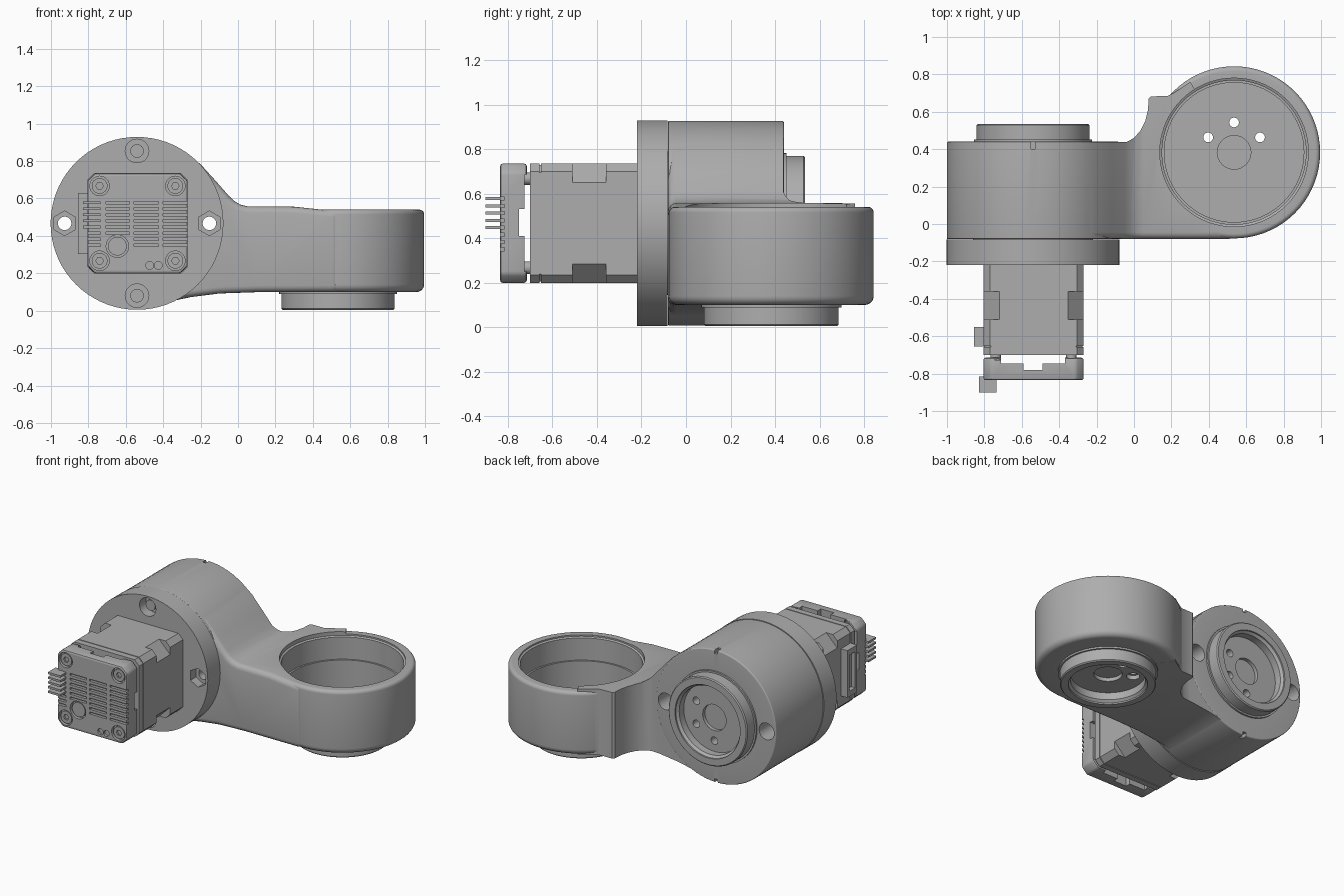
import bpy, bmesh, math
from mathutils import Matrix, Vector

cube = bpy.data.objects.get("Cube")
if cube:
    bpy.data.objects.remove(cube, do_unlink=True)

grey = bpy.data.materials.new("plain_grey")
grey.use_nodes = True
COLOUR = (0.42, 0.42, 0.42, 1)
grey.diffuse_color = COLOUR
grey.node_tree.nodes["Principled BSDF"].inputs["Base Color"].default_value = COLOUR

MX, MZ = -0.54, 0.467          # motor axis
CX, CY = 0.535, 0.383          # cup axis
ALONG_Y = Matrix.Rotation(-math.pi / 2, 4, 'X')


def finish(bm, name):
    bmesh.ops.recalc_face_normals(bm, faces=bm.faces)
    mesh = bpy.data.meshes.new(name)
    bm.to_mesh(mesh)
    bm.free()
    mesh.materials.append(grey)
    obj = bpy.data.objects.new(name, mesh)
    bpy.context.scene.collection.objects.link(obj)
    return obj


def lathe(name, profile, matrix, steps=72):
    """Revolve (radius, height) points about the local z axis."""
    bm = bmesh.new()
    verts = [bm.verts.new((r, 0, h)) for r, h in profile]
    edges = [bm.edges.new(pair) for pair in zip(verts, verts[1:])]
    bmesh.ops.spin(bm, geom=verts + edges, cent=(0, 0, 0), axis=(0, 0, 1),
                   angle=2 * math.pi, steps=steps, use_merge=True)
    bmesh.ops.remove_doubles(bm, verts=bm.verts, dist=1e-5)
    bm.transform(matrix)
    return finish(bm, name)


def rod(name, r, a, b, matrix, steps=32):
    return lathe(name, [(0, a), (r, a), (r, b), (0, b)], matrix, steps)


def y_rod(name, x, z, r, a, b, steps=32):
    return rod(name, r, a, b, Matrix.Translation((x, 0, z)) @ ALONG_Y, steps)


def prism(name, points, a, b, along):
    """Extrude a flat outline along y or z."""
    place = (lambda p, t: (p[0], t, p[1])) if along == 'Y' else (lambda p, t: (p[0], p[1], t))
    bm = bmesh.new()
    face = bm.faces.new([bm.verts.new(place(p, a)) for p in points])
    new = bmesh.ops.extrude_face_region(bm, geom=[face])["geom"]
    move = Vector(place((0, 0), b - a))
    bmesh.ops.translate(bm, verts=[v for v in new if isinstance(v, bmesh.types.BMVert)], vec=move)
    return finish(bm, name)


def box(name, x0, x1, y0, y1, z0, z1):
    return prism(name, [(x0, y0), (x1, y0), (x1, y1), (x0, y1)], z0, z1, 'Z')


def bake(obj):
    graph = bpy.context.evaluated_depsgraph_get()
    mesh = bpy.data.meshes.new_from_object(obj.evaluated_get(graph))
    obj.modifiers.clear()
    obj.data = mesh


def boolean(obj, other, operation='DIFFERENCE'):
    mod = obj.modifiers.new("boolean", 'BOOLEAN')
    mod.operation, mod.solver, mod.object = operation, 'EXACT', other
    bake(obj)
    bpy.data.objects.remove(other, do_unlink=True)


def bevel(obj, width, segments):
    mod = obj.modifiers.new("bevel", 'BEVEL')
    mod.width, mod.segments = width, segments
    mod.limit_method, mod.angle_limit = 'ANGLE', math.radians(40)
    bake(obj)


def chamfered_square(half, cut):
    s = half - cut
    pts = [(s, -half), (half, -s), (half, s), (s, half), (-s, half), (-half, s), (-half, -s), (-s, -half)]
    return [(MX + 0.003 + x, MZ + z) for x, z in pts]


def joint_shell(name, matrix, depth, r0, r1):
    """Outer drum with rounded rims and a round boss on the far end."""
    R, arc = 0.46, [math.radians(a) for a in range(0, 91, 15)]
    profile = [(0, 0)] + [(R - r0 + r0 * math.sin(a), r0 - r0 * math.cos(a)) for a in arc]
    profile += [(R - r1 + r1 * math.cos(a), depth - r1 + r1 * math.sin(a)) for a in arc]
    profile += [(0.315, depth), (0.315, depth + 0.012), (0.303, depth + 0.012),
                (0.303, depth + 0.088), (0.296, depth + 0.095), (0, depth + 0.095)]
    return lathe(name, profile, matrix)


def joint_cuts(obj, matrix, depth, bore, hole):
    """Open bore, boss recess, hub pockets and ring of holes."""
    cuts = [lathe("bore", [(0, -0.1), (bore + 0.012, -0.1), (bore + 0.012, 0.01), (bore, 0.016), (bore, 0.17),
                           (bore - 0.012, 0.17), (bore - 0.012, depth - 0.04), (0, depth - 0.04)], matrix),
            lathe("recess", [(0, depth + 0.2), (0.25, depth + 0.2), (0.25, depth + 0.085), (0.235, depth + 0.07),
                             (0.235, depth + 0.02), (0, depth + 0.02)], matrix),
            rod("hub_low", 0.09, depth - 0.1, depth - 0.015, matrix),
            rod("hub_high", 0.09, depth - 0.005, depth + 0.1, matrix)]
    for k in range(6):
        turn = Matrix.Rotation(math.radians(90 + 60 * k), 4, 'Z') @ Matrix.Translation((0.16, 0, 0))
        cuts.append(lathe("hole", [(0, depth - 0.1), (0.026, depth - 0.1), (0.026, depth - 0.01),
                                   (hole, depth - 0.01), (hole, depth + 0.1), (0, depth + 0.1)], matrix @ turn, 20))
    for cut in cuts:
        boolean(obj, cut)


# Arm linking the two joints: side outline crossed with plan outline
side = [(-0.54, 0.9), (-0.36, 0.888), (-0.28, 0.845), (-0.2, 0.783), (-0.12, 0.695), (-0.05, 0.615),
        (-0.02, 0.587), (0.01, 0.568), (0.05, 0.558), (0.3, 0.556), (0.45, 0.54), (0.54, 0.535), (0.54, 0.1),
        (0.1, 0.099), (-0.1, 0.092), (-0.25, 0.073), (-0.36, 0.05), (-0.54, 0.03)]
plan = [(-0.54, -0.2), (0.53, -0.2), (0.53, 0.4), (0.3, 0.76), (0.21, 0.7), (0.18, 0.685), (0.09, 0.682),
        (0.078, 0.67), (0.075, 0.61), (0.06, 0.55), (0.035, 0.5), (0, 0.46), (-0.04, 0.438), (-0.54, 0.438)]
body = prism("joint_body", side, -0.08, 0.9, 'Y')
bevel(body, 0.035, 4)
boolean(body, prism("plan", plan, -0.2, 1.2, 'Z'), 'INTERSECT')

# Motor drum and open cup
motor_frame = Matrix.Translation((MX, -0.08, MZ)) @ ALONG_Y
cup_frame = Matrix.Translation((CX, CY, 0.54)) @ Matrix.Rotation(math.pi, 4, 'X')
boolean(body, joint_shell("motor_drum", motor_frame, 0.52, 0.004, 0.008), 'UNION')
boolean(body, joint_shell("cup", cup_frame, 0.44, 0.025, 0.04), 'UNION')
joint_cuts(body, motor_frame, 0.52, 0.31, 0.026)
joint_cuts(body, cup_frame, 0.44, 0.385, 0.042)

# Motor flange
flange = y_rod("motor_flange", MX, MZ, 0.462, -0.22, -0.083, 72)

# Side through-bolts with hex pockets, top and bottom screws, index notches
for s in (-1, 1):
    x, z = MX + s * 0.387, MZ + s * 0.387
    boolean(body, y_rod("bolt_hole", x, MZ, 0.036, -0.2, 0.6))
    boolean(body, y_rod("counterbore", x, MZ, 0.058, 0.3, 0.6))
    boolean(flange, y_rod("bolt_hole", x, MZ, 0.036, -0.4, 0.1))
    hexagon = [(x + 0.066 * math.sin(k * math.pi / 3), MZ + 0.066 * math.cos(k * math.pi / 3)) for k in range(6)]
    boolean(flange, prism("hex_pocket", hexagon, -0.4, -0.16, 'Y'))
    boolean(flange, y_rod("screw_pocket", MX, z, 0.063, -0.4, -0.15))
    y_rod("flange_screw", MX, z, 0.036, -0.19, -0.14)
    rim = MZ + s * 0.46
    boolean(body, box("notch", MX - 0.012, MX + 0.012, 0.4, 0.5, rim - 0.025, rim + 0.025))

# Motor case: two end caps around a lamination stack with cut corners
case = [prism("motor_rear_cap", chamfered_square(0.268, 0.035), -0.36, -0.215, 'Y'),
        prism("motor_stack", chamfered_square(0.268, 0.085), -0.51, -0.36, 'Y'),
        prism("motor_front_cap", chamfered_square(0.268, 0.035), -0.652, -0.51, 'Y'),
        prism("motor_seam", chamfered_square(0.262, 0.035), -0.658, -0.652, 'Y'),
        prism("motor_end_plate", chamfered_square(0.268, 0.035), -0.70, -0.658, 'Y')]
socket = box("cable_socket", -0.855, -0.8, -0.655, -0.55, 0.303, 0.63)
boolean(socket, box("socket_opening", -0.9, -0.825, -0.635, -0.57, 0.34, 0.59))

# Driver cover with side gaps and vent slots
cover = prism("driver_cover", chamfered_square(0.268, 0.04), -0.835, -0.715, 'Y')
bevel(cover, 0.012, 2)
gaps = [(-0.71, -0.37, -0.745, -0.6, 0, 1), (-0.59, -0.49, -0.78, -0.6, 0, 1),
        (-1, 0, -0.725, -0.6, 0.25, 0.685), (-1, 0, -0.75, -0.6, 0.41, 0.53)]
for gap in gaps:
    boolean(cover, box("gap", *gap))
columns = [(-0.83, -0.735), (-0.705, -0.58), (-0.555, -0.425), (-0.4, -0.25)]
for row in range(8):
    z = 0.35 + row * 0.0325
    for x0, x1 in columns:
        if row < 2 and x0 == columns[1][0]:
            continue
        boolean(cover, box("slot", x0, x1, -0.9, -0.816, z - 0.007, z + 0.007))

# Cover screws, posts, dial and indicator holes
for sx in (-0.2, 0.205):
    for sz in (-0.2, 0.2):
        x, z = MX + sx, MZ + sz
        boolean(cover, y_rod("screw_pocket", x, z, 0.052, -0.9, -0.812))
        screw = y_rod("cover_screw", x, z, 0.042, -0.828, -0.80)
        boolean(screw, y_rod("drive", x, z, 0.02, -0.9, -0.815, 6))
        y_rod("cover_post", x, z, 0.028, -0.75, -0.69)
boolean(cover, y_rod("dial_pocket", -0.645, 0.345, 0.06, -0.9, -0.81))
y_rod("dial", -0.645, 0.345, 0.05, -0.828, -0.80)
for x in (-0.472, -0.426):
    boolean(cover, y_rod("indicator_hole", x, 0.242, 0.021, -0.9, -0.82, 20))

# Smooth round surfaces, keep edges crisp
for obj in bpy.context.scene.objects:
    obj.select_set(obj.type == 'MESH')
bpy.context.view_layer.objects.active = body
bpy.ops.object.shade_smooth_by_angle(angle=math.radians(30))
